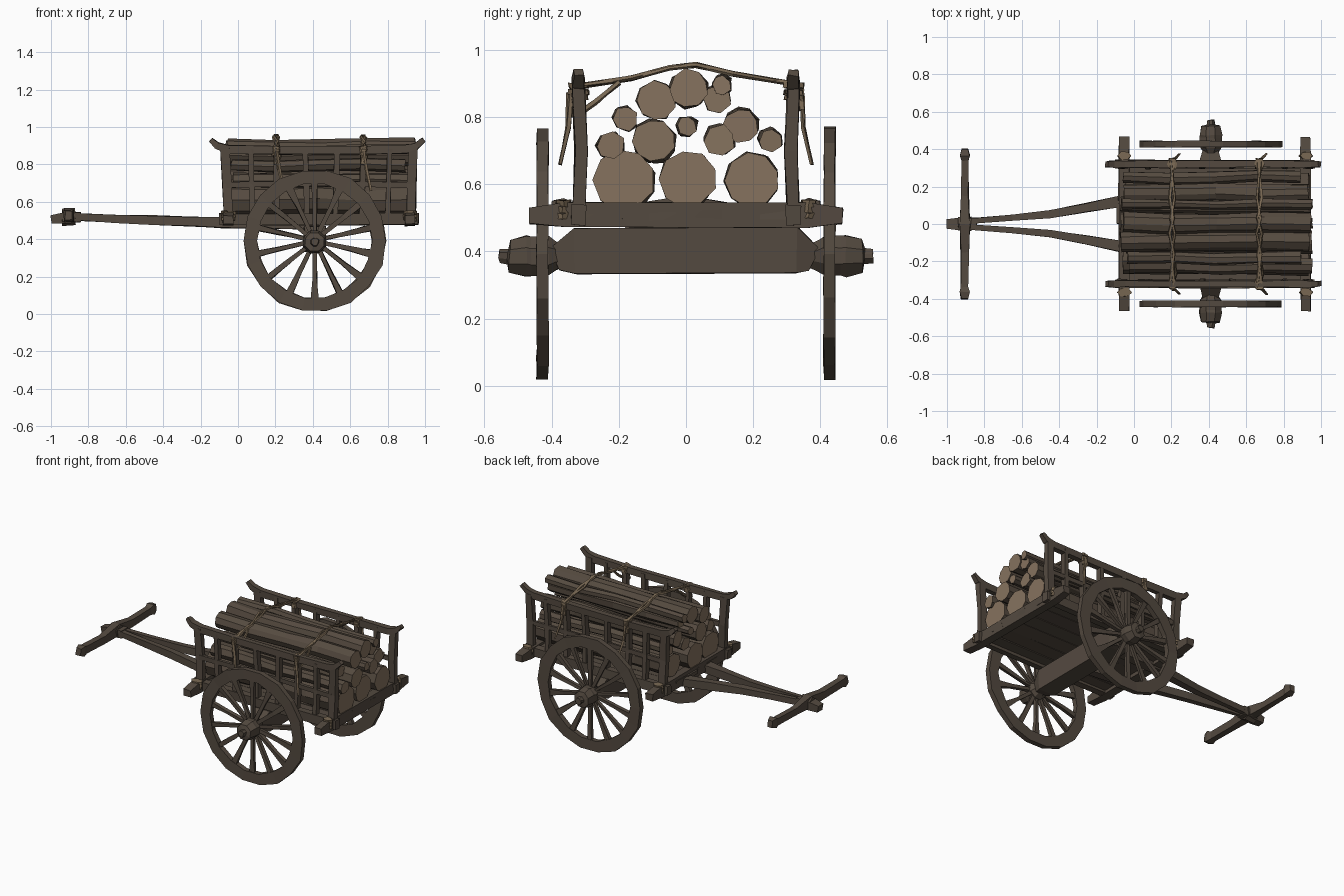
import bpy, bmesh, math, random
from mathutils import Vector

random.seed(4)
TAU = math.tau


def material(name, col):
    m = bpy.data.materials.new(name)
    m.diffuse_color = (*col, 1)
    return m


WOOD = material("dark weathered wood", (0.088, 0.068, 0.051))
BARK = material("log bark", (0.092, 0.070, 0.051))
CUT = material("cut log ends", (0.235, 0.168, 0.112))
ROPE = material("tan rope", (0.190, 0.138, 0.086))


def finish(name, bm, *mats):
    bmesh.ops.recalc_face_normals(bm, faces=bm.faces[:])
    me = bpy.data.meshes.new(name)
    bm.to_mesh(me)
    bm.free()
    for m in mats:
        me.materials.append(m)
    ob = bpy.data.objects.new(name, me)
    bpy.context.collection.objects.link(ob)
    return ob


def sweep(name, pts, sizes, mat, n=4, cap=None, jit=0.003, up=None):
    """Loft an n-sided section along a path; sizes = half (width, height) per point."""
    pts = [Vector(p) for p in pts]
    if not isinstance(sizes, list):
        sizes = [sizes] * len(pts)
    bm = bmesh.new()
    rings = []
    for i, p in enumerate(pts):
        t = (pts[min(i + 1, len(pts) - 1)] - pts[max(i - 1, 0)]).normalized()
        u = Vector(up) if up else Vector((0, 0, 1) if abs(t.z) < 0.8 else (1, 0, 0))
        side = u.cross(t).normalized()
        u = t.cross(side)
        a, b = sizes[i]
        k = math.sqrt(2) if n == 4 else 1
        ring = []
        for j in range(n):
            ang = TAU * (j + 0.5) / n
            v = p + side * a * k * math.cos(ang) + u * b * k * math.sin(ang)
            ring.append(bm.verts.new(v + Vector([random.uniform(-jit, jit) for _ in "xyz"])))
        rings.append(ring)
    for r, q in zip(rings, rings[1:]):
        for j in range(n):
            bm.faces.new((r[j], r[(j + 1) % n], q[(j + 1) % n], q[j]))
    for r in (rings[0], rings[-1]):
        bm.faces.new(r).material_index = 1 if cap else 0
    return finish(name, bm, mat, *([cap] if cap else []))


def lashing(name, x, y, z, a, b, h):
    """Rope wound round a joint: three slightly uneven bands."""
    for k in range(3):
        zz = z + (k - 1) * h * 0.7
        sweep(f"{name}_{k}", [(x, y, zz - h * 0.3), (x, y, zz + h * 0.3)],
              (a + random.uniform(0, 0.005), b + random.uniform(0, 0.005)), ROPE, 6, jit=0.004)


# ---- wheels
CX, CZ, RO, RI = 0.41, 0.392, 0.383, 0.305


def wheel(s, label):
    y0 = s * 0.427
    bm = bmesh.new()
    N = 18
    rings = []
    for i in range(N):
        a = TAU * i / N
        wob = random.uniform(-0.006, 0.004)
        rings.append([bm.verts.new((CX + r * math.cos(a), y0 + dy + random.uniform(-.002, .002),
                                    CZ + r * math.sin(a)))
                      for r, dy in ((RO + wob, -.017), (RO + wob, .017), (RI - wob, .017), (RI - wob, -.017))])
    for i in range(N):
        p, q = rings[i], rings[(i + 1) % N]
        for j in range(4):
            bm.faces.new((p[j], p[(j + 1) % 4], q[(j + 1) % 4], q[j]))
    finish(f"{label}_wheel_rim", bm, WOOD)
    for i in range(14):
        a = TAU * (i + 0.5) / 14
        d = Vector((math.cos(a), 0, math.sin(a)))
        c = Vector((CX, y0, CZ))
        w = random.uniform(0.014, 0.022)
        sweep(f"{label}_spoke_{i}", [c + d * 0.045, c + d * 0.2, c + d * 0.315],
              [(0.010, 0.011), (0.012, 0.011), (w, 0.012)], WOOD, up=(0, 1, 0))
    # hub: wide barrel stepping down to the axle pin
    ys = (0.355, 0.385, 0.41, 0.46, 0.475, 0.525, 0.53, 0.556)
    rs = (0.032, 0.045, 0.062, 0.064, 0.066, 0.055, 0.024, 0.021)
    sweep(f"{label}_wheel_hub", [(CX, s * y, CZ - 0.006) for y in ys], [(r, r) for r in rs], WOOD, 8)


wheel(-1, "front")
wheel(1, "back")

# ---- axle beam, narrower on top
sweep("axle_beam", [(CX, -0.39, 0.375), (CX, -0.33, 0.402), (CX, 0.33, 0.402), (CX, 0.38, 0.375)],
      [(0.04, 0.035), (0.06, 0.068), (0.06, 0.068), (0.04, 0.035)], WOOD)

# ---- bed
for i in range(6):
    y = -0.275 + 0.11 * i
    sweep(f"bed_plank_{i}", [(-0.08 + random.uniform(-.01, .01), y, 0.51), (0.43, y, 0.507), (0.945, y, 0.51)],
          (0.053, 0.015), WOOD)
for x, label in ((-0.052, "front"), (0.918, "rear")):
    sweep(f"{label}_crossbeam", [(x, -0.465, 0.505), (x, -0.36, 0.508), (x, 0.36, 0.508), (x, 0.465, 0.505)],
          [(0.026, 0.022), (0.028, 0.036), (0.028, 0.036), (0.026, 0.022)], WOOD)

# ---- sides: sill, posts and horned rail
for s, label in ((-1, "front"), (1, "back")):
    y = s * 0.32
    sweep(f"{label}_sill", [(-0.10, y, 0.508), (0.43, y, 0.505), (0.965, y, 0.508)], (0.022, 0.03), WOOD)
    sweep(f"{label}_rail",
          [(-0.145, y, 0.932), (-0.115, y, 0.902), (-0.05, y, 0.88), (0.2, y, 0.876), (0.67, y, 0.876),
           (0.90, y, 0.88), (0.955, y, 0.90), (0.992, y, 0.932)],
          [(0.014, 0.012), (0.018, 0.017)] + [(0.018, 0.022)] * 4 + [(0.018, 0.017), (0.014, 0.012)], WOOD)
    sweep(f"{label}_lower_rail", [(-0.06, y, 0.69), (0.43, y, 0.70), (0.93, y, 0.69)], (0.009, 0.014), WOOD)
    for i, (xb, xt) in enumerate(((-0.05, -0.07), (0.08, 0.07), (0.21, 0.2), (0.37, 0.36),
                                  (0.52, 0.53), (0.66, 0.67), (0.8, 0.81), (0.925, 0.935))):
        w = 0.024 if i in (0, 7) else 0.014
        sweep(f"{label}_post_{i}", [(xb, y, 0.49), ((xb + xt) / 2, y - s * 0.008, 0.7), (xt, y, 0.885)],
              (0.018, w), WOOD)
    # rope lashings at the corners and tie points
    for x in (-0.05, 0.92):
        lashing(f"{label}_corner_lashing", x, s * 0.365, 0.525, 0.02, 0.034, 0.026)
    for x in (0.205, 0.67):
        lashing(f"{label}_rail_lashing", x, y, 0.875, 0.03, 0.026, 0.024)
        sweep(f"{label}_hanging_rope", [(x, s * 0.345, 0.87), (x + 0.015, s * 0.35, 0.77), (x + 0.04, s * 0.375, 0.66)],
              [(0.009, 0.012), (0.008, 0.01), (0.004, 0.006)], ROPE, 5)

# ---- logs: (y, z, radius)
LOGS = ((-0.185, 0.612, 0.092), (0.006, 0.614, 0.084), (0.197, 0.612, 0.082), (-0.095, 0.728, 0.064),
        (-0.225, 0.716, 0.042), (0.002, 0.774, 0.03), (0.162, 0.772, 0.052), (0.10, 0.73, 0.046),
        (-0.088, 0.85, 0.058), (0.008, 0.885, 0.058), (0.092, 0.853, 0.042), (0.105, 0.895, 0.03),
        (0.25, 0.73, 0.034), (-0.18, 0.795, 0.036))
for i, (y, z, r) in enumerate(LOGS):
    x0, x1 = -0.055 + random.uniform(-.02, .03), 0.945 + random.uniform(-.02, .01)
    if i > 11:
        x1 -= 0.06
    pts, sz = [], []
    for k in range(5):
        f = k / 4
        wob = 0 if k == 4 else 0.007
        pts.append((x0 + (x1 - x0) * f, y + random.uniform(-wob, wob), z + random.uniform(-wob, wob)))
        rr = r * (random.uniform(0.9, 1.0) if k < 4 else 1)
        sz.append((rr, rr))
    sweep(f"log_{i}", pts, sz, BARK, 9 if r > 0.05 else 7, CUT, jit=0.004)

# ---- ropes across the load, two strands each
for x, label in ((0.205, "front"), (0.67, "rear")):
    for k, d in enumerate((-0.013, 0.013)):
        path = [(-0.345, 0.80), (-0.335, 0.89), (-0.16, 0.915), (-0.05, 0.945), (0.03, 0.955),
                (0.14, 0.928), (0.335, 0.895), (0.345, 0.82)]
        sweep(f"{label}_load_rope_{k}",
              [(x + d * (1 if j % 2 else -0.5), y, z) for j, (y, z) in enumerate(path)],
              (0.008, 0.009), ROPE, 5, up=(1, 0, 0))
    # slack strand on the front side
    sweep(f"{label}_slack_rope", [(x, -0.335, 0.80), (x + 0.02, -0.27, 0.845), (x + 0.01, -0.2, 0.905)],
          (0.008, 0.008), ROPE, 5, up=(1, 0, 0))

# ---- pull shafts converging to the tongue
for s, label in ((-1, "front"), (1, "back")):
    sweep(f"{label}_shaft",
          [(0.36, s * 0.15, 0.475), (-0.08, s * 0.118, 0.488), (-0.25, s * 0.088, 0.495), (-0.45, s * 0.052, 0.503),
           (-0.65, s * 0.032, 0.511), (-0.88, s * 0.016, 0.52)],
          [(0.028, 0.02), (0.03, 0.028), (0.024, 0.025), (0.02, 0.024), (0.017, 0.022), (0.015, 0.02)], WOOD)
sweep("tongue_tip", [(-0.84, 0, 0.518), (-0.93, 0, 0.514), (-0.998, 0, 0.505)],
      [(0.034, 0.026), (0.032, 0.028), (0.024, 0.022)], WOOD)

# ---- handle crossbar with thickened ends
sweep("handle_bar",
      [(-0.905, y, z) for y, z in ((-0.4, 0.528), (-0.365, 0.525), (-0.34, 0.522), (-0.15, 0.517), (0, 0.53),
                                   (0.15, 0.517), (0.34, 0.522), (0.365, 0.525), (0.4, 0.528))],
      [(0.018, 0.024), (0.028, 0.034), (0.02, 0.024), (0.021, 0.024), (0.026, 0.034),
       (0.021, 0.024), (0.02, 0.024), (0.028, 0.034), (0.018, 0.024)], WOOD)
sweep("handle_binding", [(-0.94, 0, 0.519), (-0.87, 0, 0.519)], (0.042, 0.046), WOOD, 6)
